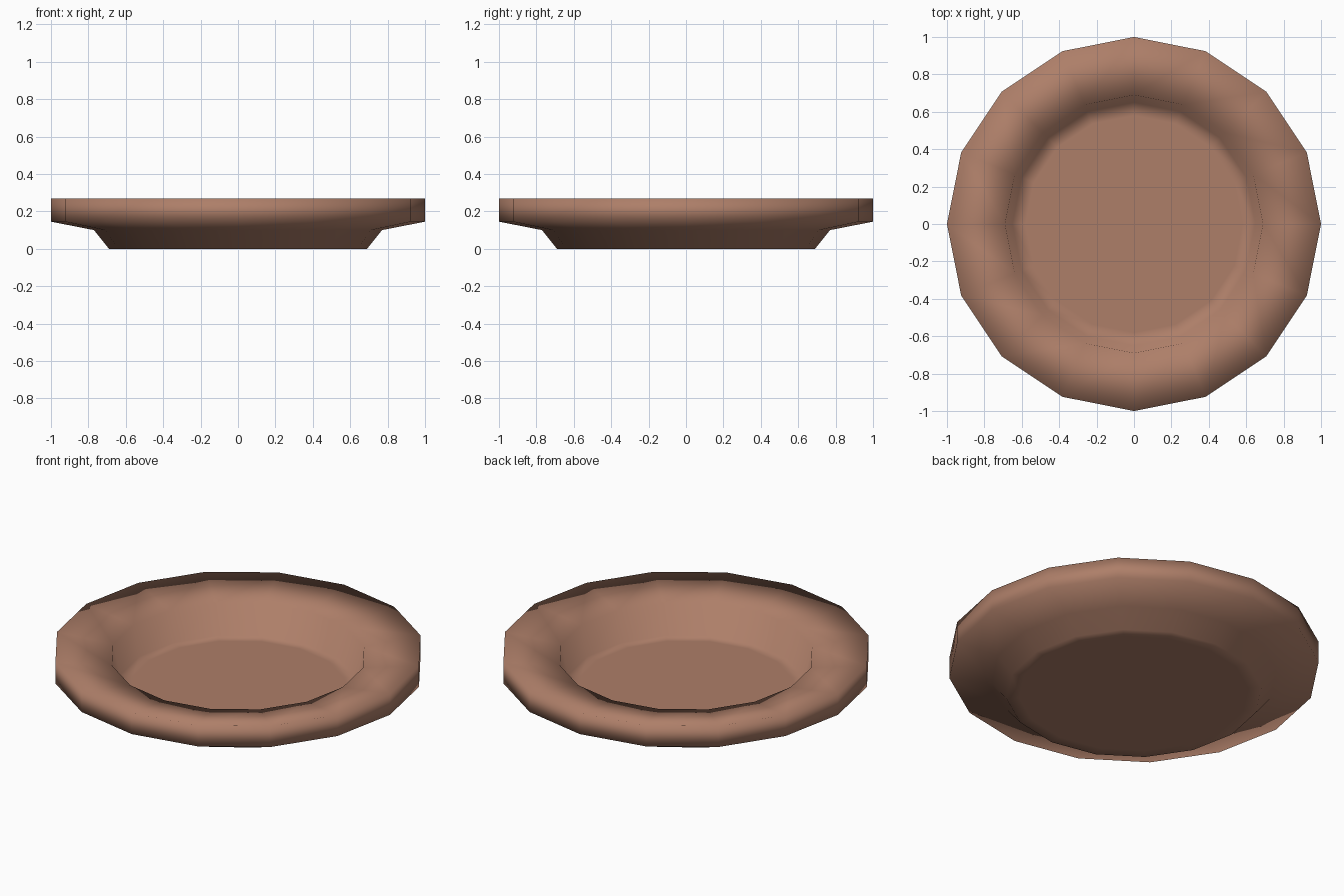
import bpy, bmesh, math

if "Cube" in bpy.data.objects:
    bpy.data.objects.remove(bpy.data.objects["Cube"])

SIDES = 16

# Half cross-section (radius, height): base, underside, rim, bowl, floor
PROFILE = [(0.0, 0.0), (0.62, 0.0), (0.69, 0.0), (0.77, 0.10), (1.0, 0.145),
           (1.0, 0.27), (0.69, 0.227), (0.65, 0.05), (0.58, 0.05), (0.0, 0.05)]

bm = bmesh.new()

# Rings of the plate, with a single point at each end of the profile
rings = []
for r, z in PROFILE:
    n = SIDES if r > 0 else 1
    rings.append([bm.verts.new((r * math.cos(math.tau * i / SIDES),
                                r * math.sin(math.tau * i / SIDES), z))
                  for i in range(n)])

# Skin between neighbouring rings
for a, b in zip(rings, rings[1:]):
    for i in range(SIDES):
        j = (i + 1) % SIDES
        quad = [a[i % len(a)], a[j % len(a)], b[j % len(b)], b[i % len(b)]]
        bm.faces.new(list(dict.fromkeys(quad)))

bmesh.ops.recalc_face_normals(bm, faces=bm.faces)
for f in bm.faces:
    f.smooth = True

mesh = bpy.data.meshes.new("plate")
bm.to_mesh(mesh)
bm.free()
plate = bpy.data.objects.new("plate", mesh)
bpy.context.collection.objects.link(plate)

# Clay brown glaze
clay = bpy.data.materials.new("clay")
clay.diffuse_color = (0.42, 0.21, 0.14, 1)
clay.use_nodes = True
clay.node_tree.nodes["Principled BSDF"].inputs["Base Color"].default_value = clay.diffuse_color
mesh.materials.append(clay)
